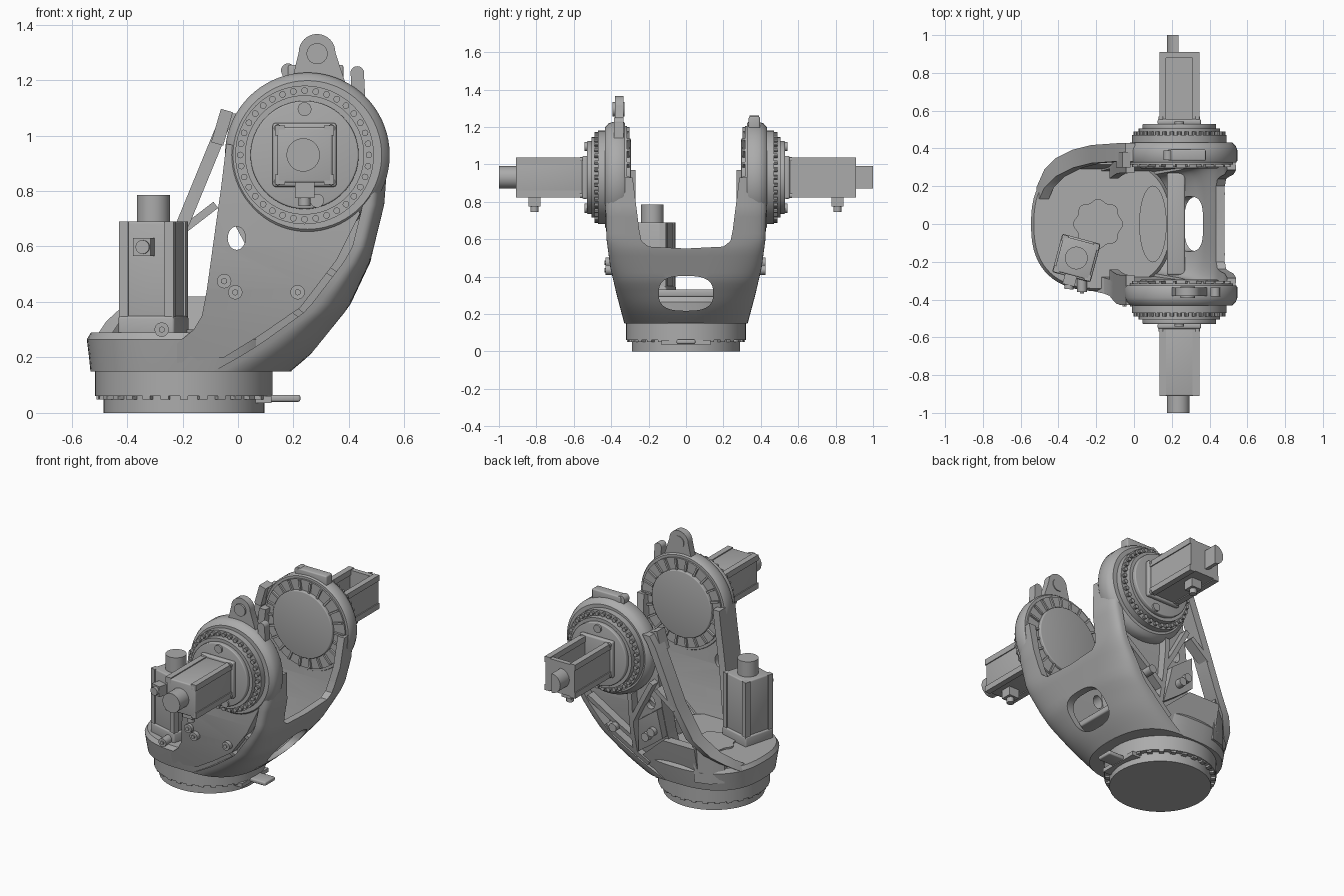
import bpy, bmesh, math
from math import sin, cos, pi, radians
from mathutils import Vector, Matrix, Euler

if "Cube" in bpy.data.objects:
    bpy.data.objects.remove(bpy.data.objects["Cube"])

grey = bpy.data.materials.new("cast_grey")
grey.use_nodes = True
grey.diffuse_color = (0.41, 0.41, 0.41, 1)
grey.node_tree.nodes["Principled BSDF"].inputs["Base Color"].default_value = (0.41, 0.41, 0.41, 1)

AX, AZ = 0.24, 0.93          # pivot axis of the arms
WIDTH = [(0.15, 0.33), (0.3, 0.37), (0.45, 0.405), (0.6, 0.425), (0.75, 0.43), (2, 0.43)]
EDGE = [(0.15, 0.19), (0.2, 0.25), (0.25, 0.3), (0.38, 0.4), (0.55, 0.48), (0.75, 0.53), (0.93, 0.545)]
RIM = [(0.15, 0.28), (0.36, 0.15), (0.6, 0.08), (2, 0.08)]
ROUND = [(0.15, 0.8), (0.6, 0.5), (2, 0.5)]


def interp(table, z):
    for (a, va), (b, vb) in zip(table, table[1:]):
        if z <= b:
            return va + (vb - va) * max(0, (z - a) / (b - a))
    return table[-1][1]


def finish(name, bm, bevel=0):
    bmesh.ops.recalc_face_normals(bm, faces=bm.faces)
    mesh = bpy.data.meshes.new(name)
    bm.to_mesh(mesh)
    bm.free()
    obj = bpy.data.objects.new(name, mesh)
    bpy.context.collection.objects.link(obj)
    mesh.materials.append(grey)
    bpy.ops.object.select_all(action='DESELECT')
    obj.select_set(True)
    bpy.context.view_layer.objects.active = obj
    if bevel:
        mod = obj.modifiers.new("Bevel", 'BEVEL')
        mod.width, mod.segments, mod.limit_method = bevel, 3, 'ANGLE'
        bpy.ops.object.modifier_apply(modifier=mod.name)
    bpy.ops.object.shade_smooth_by_angle(angle=radians(35))
    return obj


def prism(name, pts, a0, a1, axis='y', warp=False):
    place = {'y': lambda p, a: (p[0], a, p[1]), 'x': lambda p, a: (a, p[0], p[1]),
             'z': lambda p, a: (p[0], p[1], a)}[axis]
    return loft(name, [[place(p, a0) for p in pts], [place(p, a1) for p in pts]], warp)


def loft(name, rings, warp=False):
    bm = bmesh.new()
    loops = [[bm.verts.new(c) for c in r] for r in rings]
    for a, b in zip(loops, loops[1:]):
        for i in range(len(a)):
            j = (i + 1) % len(a)
            bm.faces.new((a[i], a[j], b[j], b[i]))
    bm.faces.new(loops[0])
    bm.faces.new(loops[-1])
    if warp:   # follow the side taper of the casting
        for z in (0.2, 0.3, 0.45, 0.6, 0.75):
            bmesh.ops.bisect_plane(bm, geom=bm.verts[:] + bm.edges[:] + bm.faces[:],
                                   plane_co=(0, 0, z), plane_no=(0, 0, 1))
        for v in bm.verts:
            v.co.y *= interp(WIDTH, v.co.z) / 0.43
    return finish(name, bm)


def cyl(name, r, p0, p1, seg=48, bevel=0):
    p0, p1 = Vector(p0), Vector(p1)
    d = p1 - p0
    m = Matrix.Translation((p0 + p1) / 2) @ d.to_track_quat('Z', 'Y').to_matrix().to_4x4()
    bm = bmesh.new()
    bmesh.ops.create_cone(bm, cap_ends=True, segments=seg, radius1=r, radius2=r, depth=d.length, matrix=m)
    return finish(name, bm, bevel)


def ycyl(name, r, y0, y1, x=AX, z=AZ, **k):
    return cyl(name, r, (x, y0, z), (x, y1, z), **k)


def box(name, lo, hi, rot=0, bevel=0):
    lo, hi = Vector(lo), Vector(hi)
    bm = bmesh.new()
    bmesh.ops.create_cube(bm, size=1, matrix=Matrix.LocRotScale((lo + hi) / 2, Euler((0, 0, rot)), hi - lo))
    return finish(name, bm, bevel)


def studs(name, n, r, centre, size, axis='y', rounded=False):
    bm = bmesh.new()
    for i in range(n):
        a = 2 * pi * i / n
        off = (r * cos(a), 0, r * sin(a)) if axis == 'y' else (r * cos(a), r * sin(a), 0)
        rot = Euler((0, -a, 0)) if axis == 'y' else Euler((0, 0, a))
        m = Matrix.LocRotScale(Vector(centre) + Vector(off), rot, Vector(size))
        if rounded:
            bmesh.ops.create_cone(bm, cap_ends=True, segments=10, radius1=0.5, radius2=0.5, depth=1,
                                  matrix=m @ Matrix.Rotation(pi / 2, 4, 'X'))
        else:
            bmesh.ops.create_cube(bm, size=1, matrix=m)
    finish(name, bm)


def bar(name, a, b, w, y0, y1):
    a, b = Vector(a), Vector(b)
    n = (b - a).orthogonal().normalized() * w / 2
    prism(name, [a + n, b + n, b - n, a - n], y0, y1, warp=True)


def cut(obj, cutter):
    bpy.ops.object.select_all(action='DESELECT')
    obj.select_set(True)
    bpy.context.view_layer.objects.active = obj
    mod = obj.modifiers.new("Cut", 'BOOLEAN')
    mod.operation, mod.object, mod.solver = 'DIFFERENCE', cutter, 'EXACT'
    bpy.ops.object.modifier_apply(modifier=mod.name)
    bpy.data.objects.remove(cutter)
    bpy.ops.object.shade_smooth_by_angle(angle=radians(30))


def oval(cx, cy, a, b, n=2.0, seg=64):
    def p(v):
        return math.copysign(abs(v) ** (2 / n), v)
    return [(cx + a * p(cos(2 * pi * i / seg)), cy + b * p(sin(2 * pi * i / seg))) for i in range(seg)]


# Rotating base ring
cyl("base_lower_ring", 0.29, (-0.195, 0, 0), (-0.195, 0, 0.06), 64)
cyl("base_upper_ring", 0.32, (-0.195, 0, 0.06), (-0.195, 0, 0.155), 64)
studs("base_ring_teeth", 28, 0.3, (-0.195, 0, 0.057), (0.03, 0.03, 0.016), 'z')
box("stop_plate", (0.05, -0.13, 0.035), (0.12, 0.13, 0.06))
box("stop_tab", (0.1, -0.05, 0.04), (0.225, 0.05, 0.065), bevel=0.008)

# Skirt and deck
skirt = loft("skirt", [[(x, y, z) for x, y in oval(-0.17, 0, a, b, 2.5)]
             for z, a, b in ((0.15, 0.362, 0.33), (0.2, 0.367, 0.342), (0.265, 0.375, 0.356), (0.29, 0.36, 0.342))])
cut(skirt, prism("pocket_cutter", oval(0.1, 0, 0.07, 0.2), 0.2, 0.4, 'z'))
prism("deck_cover", [(-0.19 + (0.125 + 0.008 * cos(8 * t)) * cos(t), (0.125 + 0.008 * cos(8 * t)) * sin(t))
      for t in [2 * pi * i / 64 for i in range(64)]], 0.28, 0.3, 'z')
box("inner_ledge", (0.175, -0.27, 0.29), (0.27, 0.27, 0.33), bevel=0.01)

# Curved outer shell: round at the foot, squarer at the arms
rings = []
for i in range(27):
    z = 0.15 + 0.78 * i / 26
    xr, yo, rim, e = (interp(t, z) for t in (EDGE, WIDTH, RIM, ROUND))
    ts = [pi * (k / 40 - 0.5) for k in range(41)]

    def arc(depth, y):
        return [(xr - rim + depth * max(0, cos(t)) ** e,
                 math.copysign(y * abs(sin(t)) ** e, t), z) for t in ts]
    rings.append(arc(rim, yo) + arc(rim - 0.045, yo - 0.1)[::-1])
shell = loft("outer_shell", rings)
cut(shell, prism("saddle_cutter", [(-0.25, 0.65), (-0.238, 0.59), (-0.2, 0.56), (0, 0.55), (0.2, 0.56), (0.238, 0.59),
                                   (0.25, 0.65), (0.32, 1.2), (-0.32, 1.2)], 0.1, 0.9, 'x'))
cut(shell, prism("window_cutter", oval(0, 0.31, 0.145, 0.093, 2.8), 0.1, 0.9, 'x'))

# Arms: webs, heads, bearings and drives, one per side
left_edge = [(-0.22, 0.25), (-0.16, 0.3), (-0.13, 0.35), (-0.113, 0.44), (-0.06, 0.82), (-0.042, 0.97)]
head = [(0.25 + 0.285 * cos(radians(a)), AZ + 0.285 * sin(radians(a))) for a in range(170, -10, -10)]
right_edge = [(0.51, 0.75), (0.45, 0.55), (0.34, 0.39), (0.2, 0.26), (0.04, 0.18), (-0.22, 0.18)]
flange = left_edge[2:] + [(x + 0.045, z) for x, z in left_edge[:1:-1]]
for s, side in ((-1, "front"), (1, "back")):
    web = prism(side + "_arm_web", left_edge + head + right_edge, s * 0.33, s * 0.365, warp=True)
    cut(web, prism("hole_cutter", oval(-0.005, 0.63, 0.032, 0.042), s * 0.2, s * 0.5))
    prism(side + "_arm_inner_flange", flange, s * 0.27, s * 0.365, warp=True)
    loft(side + "_arm_head", [[(x, s * y, z) for x, z in oval(0.25, AZ, r, r, seg=72)]
         for y, r in ((0.325, 0.29), (0.335, 0.297), (0.39, 0.297), (0.415, 0.288), (0.432, 0.268))])
    ycyl(side + "_inner_ring", 0.275, s * 0.315, s * 0.34, x=0.25, seg=64)
    ycyl(side + "_inner_disc", 0.208, s * 0.295, s * 0.34, seg=64, bevel=0.006)
    studs(side + "_inner_ribs", 22, 0.238, (AX + 0.01, s * 0.312, AZ), (0.066, 0.02, 0.012))
    ycyl(side + "_bearing_ring", 0.25, s * 0.42, s * 0.47, seg=64)
    studs(side + "_bearing_bolts", 36, 0.232, (AX, s * 0.475, AZ), (0.024, 0.028, 0.024), rounded=True)
    ycyl(side + "_bearing_plate", 0.215, s * 0.46, s * 0.505, seg=64)
    ycyl(side + "_drive_plate", 0.195, s * 0.5, s * 0.53, seg=64, bevel=0.006)
    for x, z in ((AX, AZ + 0.165), (AX + 0.045, AZ - 0.165)):
        ycyl(side + "_plate_bolt", 0.025, s * 0.52, s * 0.542, x=x, z=z, seg=16)
    y0, y1 = sorted((s * 0.525, s * 0.555))
    box(side + "_motor_flange", (AX - 0.115, y0, AZ - 0.115), (AX + 0.115, y1, AZ + 0.115), bevel=0.01)
    yc = s * 0.81
    box(side + "_motor_connector", (AX - 0.035, yc - 0.033, AZ - 0.155), (AX + 0.035, yc + 0.033, AZ - 0.09))
    cyl(side + "_connector_plug", 0.022, (AX, yc, AZ - 0.185), (AX, yc, AZ - 0.15), 12)
    # Motor body: closed at the front, an open trough at the back
    y0, y1 = sorted((s * 0.55, s * 0.91))
    if s < 0:
        box("front_motor", (AX - 0.1, y0, AZ - 0.1), (AX + 0.1, y1, AZ + 0.1), bevel=0.008)
    else:
        u = [(-0.1, 0.1), (-0.1, -0.1), (0.1, -0.1), (0.1, 0.1), (0.075, 0.1), (0.075, -0.08), (-0.075, -0.08), (-0.075, 0.1)]
        prism("back_motor", [(AX + x, AZ + z) for x, z in u], y0, y1)
        box("back_motor_end", (AX - 0.1, 0.88, AZ - 0.1), (AX + 0.1, 0.91, AZ + 0.1))
    for dx in (-1, 1):
        for dz in (-1, 1):
            x, z = AX + dx * 0.088, AZ + dz * 0.088
            box(side + "_motor_rod", (x - 0.018, y0, z - 0.018), (x + 0.018, y1, z + 0.018))
            ycyl(side + "_motor_bolt", 0.014, s * 0.55, s * 0.568, x=AX + dx * 0.096, z=AZ + dz * 0.096, seg=12)
    cap = [(AX - 0.005 + 0.06 * cos(a), AZ + 0.06 * sin(a)) for a in [pi / 2 + pi * i / 24 for i in range(25 if s > 0 else 48)]]
    prism(side + "_motor_cap", cap, s * 0.9, s * 1.0)

# Front cover plate with a slot along the shell, and its fittings
cover = prism("front_cover", left_edge + [(0.3, 0.9), (0.44, 0.72), (0.355, 0.55), (0.225, 0.38), (0.08, 0.28),
              (-0.05, 0.2), (-0.22, 0.18)], -0.35, -0.428, warp=True)
cut(cover, prism("hole_cutter", oval(-0.005, 0.63, 0.032, 0.042), -0.2, -0.5))
for x, y, z in ((0.215, -0.43, 0.435), (-0.05, -0.43, 0.475), (-0.01, -0.43, 0.435), (-0.275, -0.36, 0.3)):
    ycyl("cover_bolt", 0.026, y + 0.09, y, x=x, z=z, seg=20)
    ycyl("cover_bolt_head", 0.012, y + 0.01, y - 0.007, x=x, z=z, seg=6)
for a, b in (((0.19, 0.38), (0.26, 0.33)), ((0.3, 0.53), (0.38, 0.48))):
    bar("slot_rib", a, b, 0.025, -0.35, -0.41)

# Back arm: strap from the deck to the head, wall beneath it, panel and ribs
path = [(-0.49, 0.15, 0.27), (-0.45, 0.24, 0.33), (-0.39, 0.3, 0.385), (-0.3, 0.345, 0.48), (-0.2, 0.37, 0.68),
        (-0.06, 0.38, 1.02), (-0.02, 0.38, 1.08)]
loft("back_strap", [[(x + dx * 0.025, y + dy * 0.048, z) for dx, dy in ((-1, -1), (1, -1), (1, 1), (-1, 1))]
                    for x, y, z in path])
loft("strap_wall", [[(x, y - 0.03, 0.2), (x, y - 0.03, z), (x, y + 0.02, z), (x, min(y + 0.02, 0.345), 0.2)]
                    for x, y, z in path[1:4]])
prism("back_lower_panel", [(-0.32, 0.22), (-0.32, 0.42), (-0.1, 0.42), (0.08, 0.26), (0.04, 0.2)],
      0.34, 0.405, warp=True)
prism("back_bolt_plate", [(-0.11, 0.44), (-0.085, 0.62), (0.05, 0.52), (0.08, 0.3), (-0.02, 0.37)],
      0.35, 0.415, warp=True)
for a, b in (((-0.21, 0.65), (-0.08, 0.75)), ((-0.05, 0.78), (0.1, 0.5)), ((0.1, 0.68), (0.1, 0.26)),
             ((0.1, 0.38), (0.4, 0.58)), ((0.02, 0.23), (0.29, 0.42))):
    bar("back_rib", a, b, 0.028, 0.35, 0.42)
for x, z in ((0.215, 0.435), (-0.05, 0.475), (-0.01, 0.435)):
    ycyl("back_bolt", 0.026, 0.33, 0.425, x=x, z=z, seg=20)
bar("strap_clamp", (-0.075, 0.97), (-0.04, 1.09), 0.045, 0.3, 0.38)

# Lifting lugs on the arm heads
lug = [(0.19, 1.18)] + [(0.285 + 0.066 * cos(a), 1.3 + 0.066 * sin(a)) for a in [pi - pi * i / 16 for i in range(17)]] + [(0.39, 1.18)]
prism("front_lug", lug, -0.38, -0.335)
ycyl("front_lug_boss", 0.038, -0.33, -0.392, x=0.285, z=1.295, seg=24)
for x, y, z, b in ((0.43, -0.36, 1.225, (0.435, 1.13)), (0.18, 0.365, 1.235, (0.2, 1.17))):
    ycyl("lug_ear", 0.025, y - 0.025, y + 0.025, x=x, z=z, seg=20)
    bar("lug_ear_stem", (x, z), b, 0.048, y - 0.025, y + 0.025)
box("back_lug_block", (0.18, 0.335, 1.18), (0.38, 0.395, 1.255), bevel=0.008)

# Upright motor on the deck
T = radians(-15)
MX, MY = -0.305, -0.18
box("deck_motor_mount", (MX - 0.105, MY - 0.105, 0.27), (MX + 0.105, MY + 0.105, 0.35), T, 0.01)
box("deck_motor", (MX - 0.095, MY - 0.095, 0.33), (MX + 0.095, MY + 0.095, 0.69), T, 0.008)
for k in range(4):
    a = T + pi / 4 + k * pi / 2
    x, y = MX + 0.12 * cos(a), MY + 0.12 * sin(a)
    box("deck_motor_rod", (x - 0.017, y - 0.017, 0.33), (x + 0.017, y + 0.017, 0.69), T)
cyl("deck_motor_cap", 0.06, (MX, MY, 0.68), (MX, MY, 0.785))
box("deck_motor_connector", (-0.37, -0.325, 0.565), (-0.305, -0.25, 0.63), T)
cyl("deck_connector_plug", 0.025, (-0.34, -0.3, 0.598), (-0.345, -0.345, 0.598), 16)
